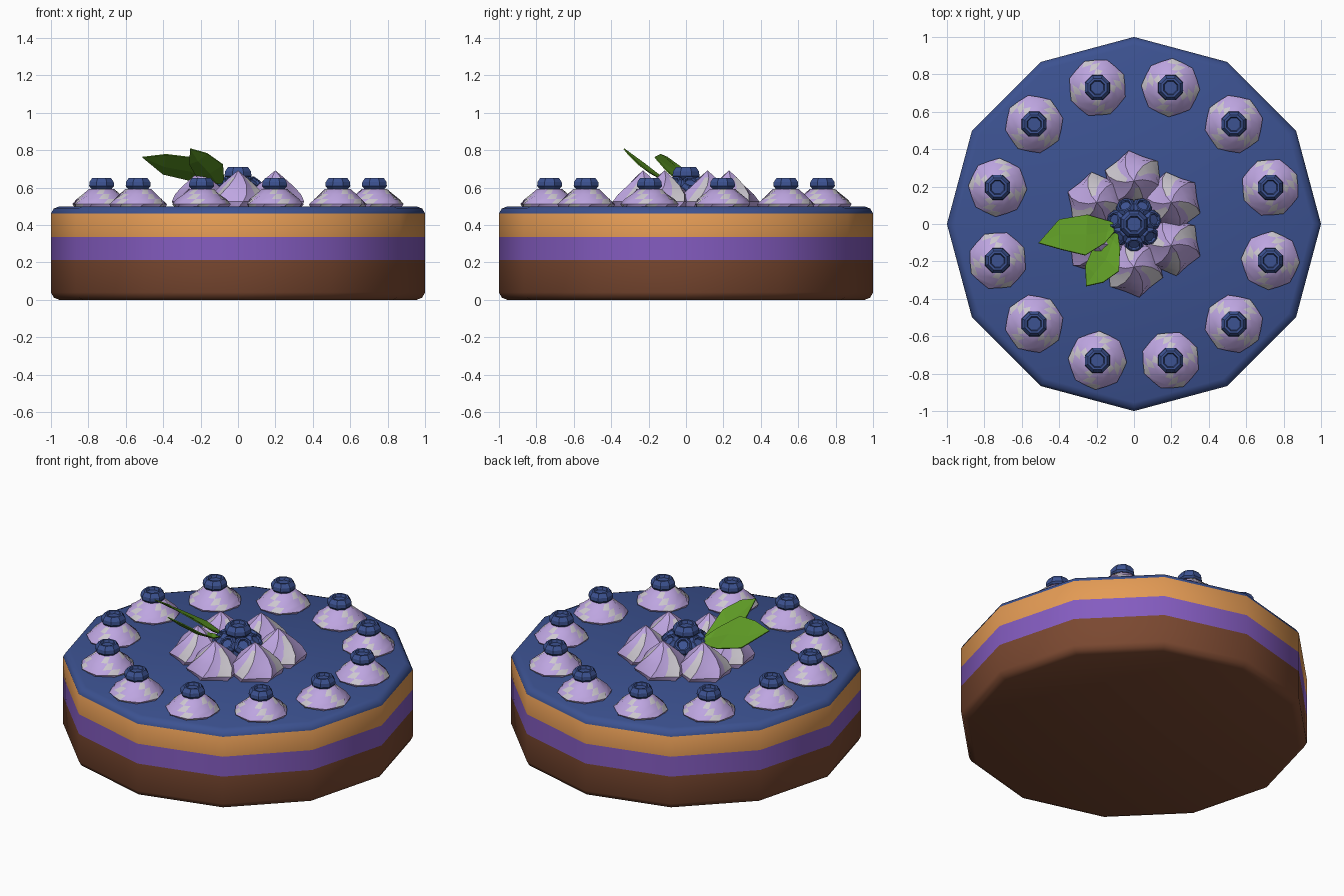
import bpy, bmesh, math
from mathutils import Vector, Matrix

if "Cube" in bpy.data.objects:
    bpy.data.objects.remove(bpy.data.objects["Cube"])

def mat(name, r, g, b):
    m = bpy.data.materials.new(name)
    m.diffuse_color = (r, g, b, 1)
    m.use_nodes = True
    m.node_tree.nodes["Principled BSDF"].inputs["Base Color"].default_value = m.diffuse_color
    return m

BROWN = mat("chocolate brown", 0.195, 0.065, 0.03)
PURPLE = mat("berry purple", 0.231, 0.107, 0.527)
ORANGE = mat("sponge orange", 0.775, 0.328, 0.09)
BLUE = mat("glaze blue", 0.045, 0.084, 0.283)
LAV = mat("lavender cream", 0.515, 0.38, 0.753)
PALE = mat("pale cream", 0.61, 0.578, 0.63)
GREEN = mat("leaf green", 0.114, 0.328, 0.019)

def add(name, mesh, matrix=Matrix()):
    ob = bpy.data.objects.new(name, mesh)
    bpy.context.collection.objects.link(ob)
    ob.matrix_world = matrix
    return ob

def smooth(ob, deg):
    bpy.ops.object.select_all(action='DESELECT')
    ob.select_set(True)
    bpy.context.view_layer.objects.active = ob
    bpy.ops.object.shade_smooth_by_angle(angle=math.radians(deg))

def lathe(name, profile, n, mats, rule=lambda row, col: 0, dent=1.0, twist=0.0, start=0.0):
    """Spin (r, z) points; odd columns are pulled in by dent, rows turned by twist."""
    bm = bmesh.new()
    rings = []
    for i, (r, z) in enumerate(profile):
        if r == 0:
            rings.append([bm.verts.new((0, 0, z))] * n)
            continue
        ring = []
        for k in range(n):
            a = start + math.tau * k / n + twist * i
            q = r * (dent if k % 2 else 1)
            ring.append(bm.verts.new((q * math.cos(a), q * math.sin(a), z)))
        rings.append(ring)
    for i in range(len(rings) - 1):
        for k in range(n):
            j = (k + 1) % n
            quad = [rings[i][k], rings[i][j], rings[i + 1][j], rings[i + 1][k]]
            f = bm.faces.new(list(dict.fromkeys(quad)))
            f.material_index = rule(i, k)
    for ring, row in ((rings[0], 0), (rings[-1], len(rings) - 2)):
        if ring[0] is not ring[1]:
            bm.faces.new(ring).material_index = rule(row, 0)
    bmesh.ops.recalc_face_normals(bm, faces=bm.faces)
    me = bpy.data.meshes.new(name)
    bm.to_mesh(me)
    bm.free()
    for m in mats:
        me.materials.append(m)
    return me

# Layered twelve-sided cake with rounded rims
cake_profile = [(0.955, 0), (0.985, 0.012), (1, 0.04), (1, 0.212), (1, 0.337),
                (1, 0.462), (0.985, 0.488), (0.955, 0.5)]
layer = [0, 0, 0, 1, 2, 3, 3]
cake = add("layered_cake", lathe("layered_cake", cake_profile, 12,
           [BROWN, PURPLE, ORANGE, BLUE], lambda i, k: layer[i]))
smooth(cake, 50)

# Blueberry with a sunken crown, centred on its own middle
berry = lathe("blueberry", [(0, -0.034), (0.05, -0.034), (0.072, -0.01), (0.07, 0.012),
              (0.054, 0.034), (0.042, 0.034), (0.036, 0.018), (0, 0.018)], 8, [BLUE],
              start=math.pi / 8)

# Rim cream dollops, each carrying a blueberry
dollop = lathe("rim_dollop", [(0.145, 0.49), (0.157, 0.512), (0.135, 0.538), (0.1, 0.565),
               (0.07, 0.592), (0, 0.6)], 16, [LAV, PALE],
               lambda i, k: int((k + i) % 4 == 0 and i < 4), dent=0.94, twist=0.2)
for k in range(12):
    a = math.radians(15 + 30 * k)
    x, y = 0.755 * math.cos(a), 0.755 * math.sin(a)
    ob = add("rim_dollop", dollop, Matrix.Translation((x, y, 0)) @ Matrix.Rotation(a, 4, 'Z'))
    add("rim_blueberry", berry, Matrix.Translation((x, y, 0.618)))
smooth(ob, 40)

# Six pointed cream swirls around the centre
swirl = lathe("centre_swirl", [(0.15, 0.49), (0.165, 0.525), (0.14, 0.565), (0.095, 0.61),
              (0.045, 0.655), (0, 0.692)], 12, [LAV, PALE],
              lambda i, k: int(k % 4 == 1 and 0 < i < 4), dent=0.84, twist=0.17)
for k in range(6):
    a = math.radians(90 + 60 * k)
    ob = add("centre_swirl", swirl, Matrix.Translation((0.23 * math.cos(a), 0.23 * math.sin(a), 0))
             @ Matrix.Rotation(a, 4, 'Z'))
smooth(ob, 35)

# Central berry cluster: one on top, seven leaning outward, one filling the middle
add("top_blueberry", berry, Matrix.Translation((0, 0, 0.673)) @ Matrix.Scale(1.08, 4))
add("inner_blueberry", berry, Matrix.Translation((0, 0, 0.57)) @ Matrix.Scale(1.6, 4))
for k in range(7):
    a = math.radians(-90 + 360 / 7 * k)
    add("cluster_blueberry", berry, Matrix.Translation((0.098 * math.cos(a), 0.098 * math.sin(a), 0.613))
        @ Matrix.Rotation(a, 4, 'Z') @ Matrix.Rotation(math.radians(40), 4, 'Y') @ Matrix.Scale(0.78, 4))

# Folded leaves: two edges meeting at a midrib
def leaf(name, base, tip, side_a, side_b):
    base, tip = Vector(base), Vector(tip)
    bm = bmesh.new()
    rows = []
    for pa, pb in zip(side_a, side_b):
        pa, pb = Vector(pa), Vector(pb)
        mid = (pa + pb) / 2 - Vector((0, 0, 0.012))
        rows.append([bm.verts.new(p) for p in (pa, mid, pb)])
    b, t = bm.verts.new(base), bm.verts.new(tip)
    for s in (0, 1):
        bm.faces.new((b, rows[0][s], rows[0][s + 1]))
        for r0, r1 in zip(rows, rows[1:]):
            bm.faces.new((r0[s], r1[s], r1[s + 1], r0[s + 1]))
        bm.faces.new((rows[-1][s], t, rows[-1][s + 1]))
    bmesh.ops.recalc_face_normals(bm, faces=bm.faces)
    bm.normal_update()
    if sum(f.normal.z for f in bm.faces) < 0:
        bmesh.ops.reverse_faces(bm, faces=bm.faces)
    me = bpy.data.meshes.new(name)
    bm.to_mesh(me)
    bm.free()
    me.materials.append(GREEN)
    sol = add(name, me).modifiers.new("thickness", 'SOLIDIFY')
    sol.thickness = 0.006

leaf("long_leaf", (-0.08, -0.01, 0.62), (-0.51, -0.1, 0.765),
     [(-0.155, -0.1, 0.69), (-0.26, -0.165, 0.765), (-0.385, -0.135, 0.78)],
     [(-0.13, 0.015, 0.62), (-0.25, 0.05, 0.64), (-0.4, 0.025, 0.675)])
leaf("short_leaf", (-0.09, -0.02, 0.62), (-0.255, -0.33, 0.81),
     [(-0.075, -0.13, 0.65), (-0.08, -0.25, 0.725), (-0.165, -0.31, 0.785)],
     [(-0.15, -0.05, 0.63), (-0.22, -0.13, 0.66), (-0.26, -0.22, 0.73)])
